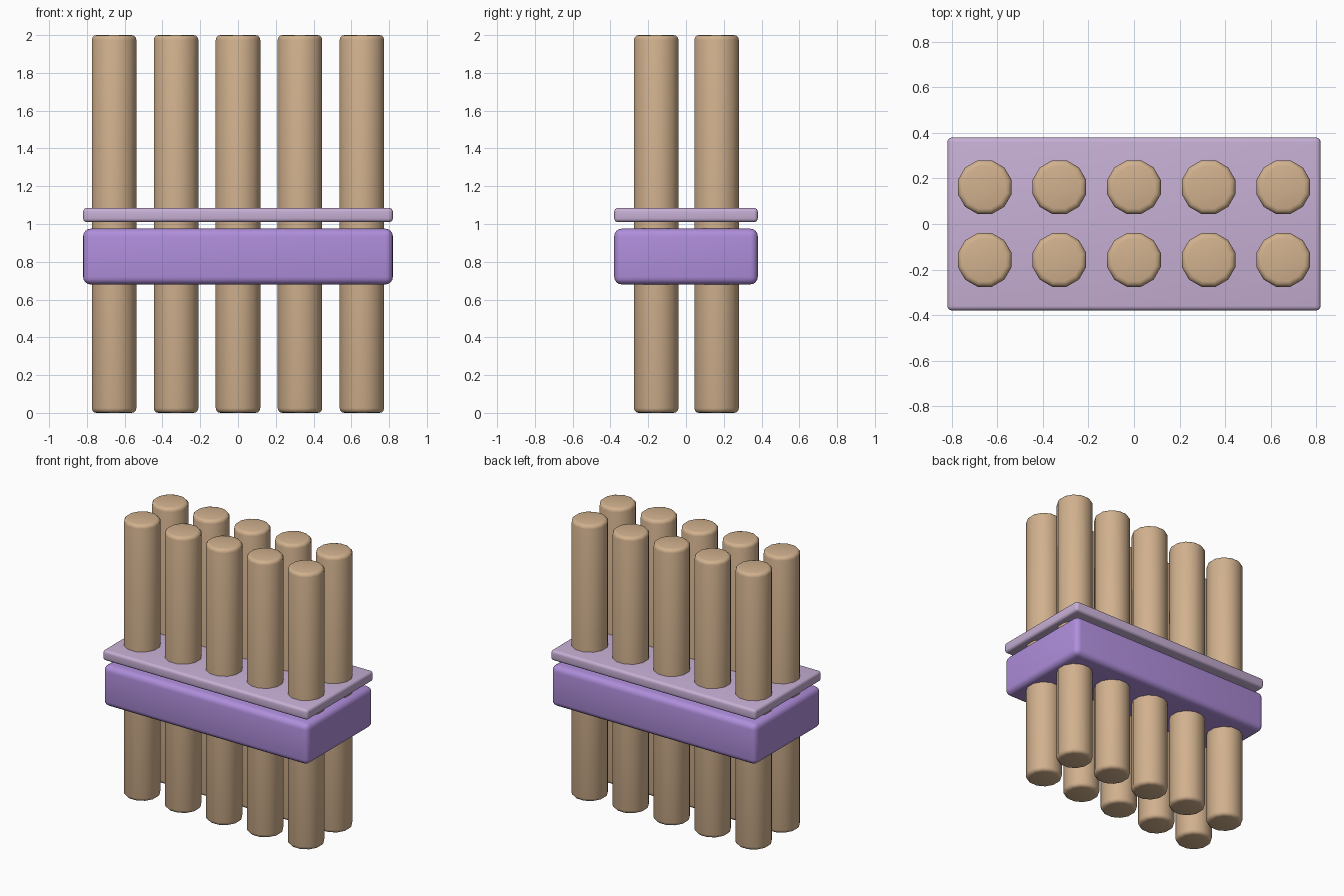
import bpy
from math import radians

cube = bpy.data.objects.get("Cube")
if cube:
    bpy.data.objects.remove(cube, do_unlink=True)


def material(name, color):
    mat = bpy.data.materials.new(name)
    mat.use_nodes = True
    rgba = (*color, 1)
    mat.diffuse_color = rgba
    mat.node_tree.nodes["Principled BSDF"].inputs["Base Color"].default_value = rgba
    return mat


tan = material("tan", (0.64, 0.44, 0.27))
purple = material("purple", (0.43, 0.27, 0.71))
lilac = material("lilac", (0.57, 0.43, 0.66))


def finish(name, mat, bevel, segments):
    """Name the active object, round its sharp edges and smooth it."""
    obj = bpy.context.object
    obj.name = name
    obj.data.materials.append(mat)
    mod = obj.modifiers.new("rounded_edges", 'BEVEL')
    mod.width = bevel
    mod.segments = segments
    mod.limit_method = 'ANGLE'
    mod.angle_limit = radians(45)
    bpy.ops.object.modifier_apply(modifier=mod.name)
    bpy.ops.object.shade_smooth_by_angle(angle=radians(40))
    return obj


def slab(name, mat, bottom, top, bevel):
    bpy.ops.mesh.primitive_cube_add(size=1, location=(0, 0, (bottom + top) / 2))
    bpy.context.object.scale = (1.64, 0.76, top - bottom)
    bpy.ops.object.transform_apply(location=False, rotation=False, scale=True)
    finish(name, mat, bevel, 4)


# Thick band and thin plate around the rods
slab("thick_band", purple, 0.68, 0.975, 0.04)
slab("thin_plate", lilac, 1.01, 1.085, 0.02)

# Two rows of five upright rods
for row, y in (("front", -0.158), ("back", 0.162)):
    for i in range(5):
        bpy.ops.mesh.primitive_cylinder_add(
            vertices=12, radius=0.122, depth=2,
            location=((i - 2) * 0.328, y, 1), rotation=(0, 0, radians(15)))
        finish(f"{row}_rod_{i + 1}", tan, 0.025, 3)
